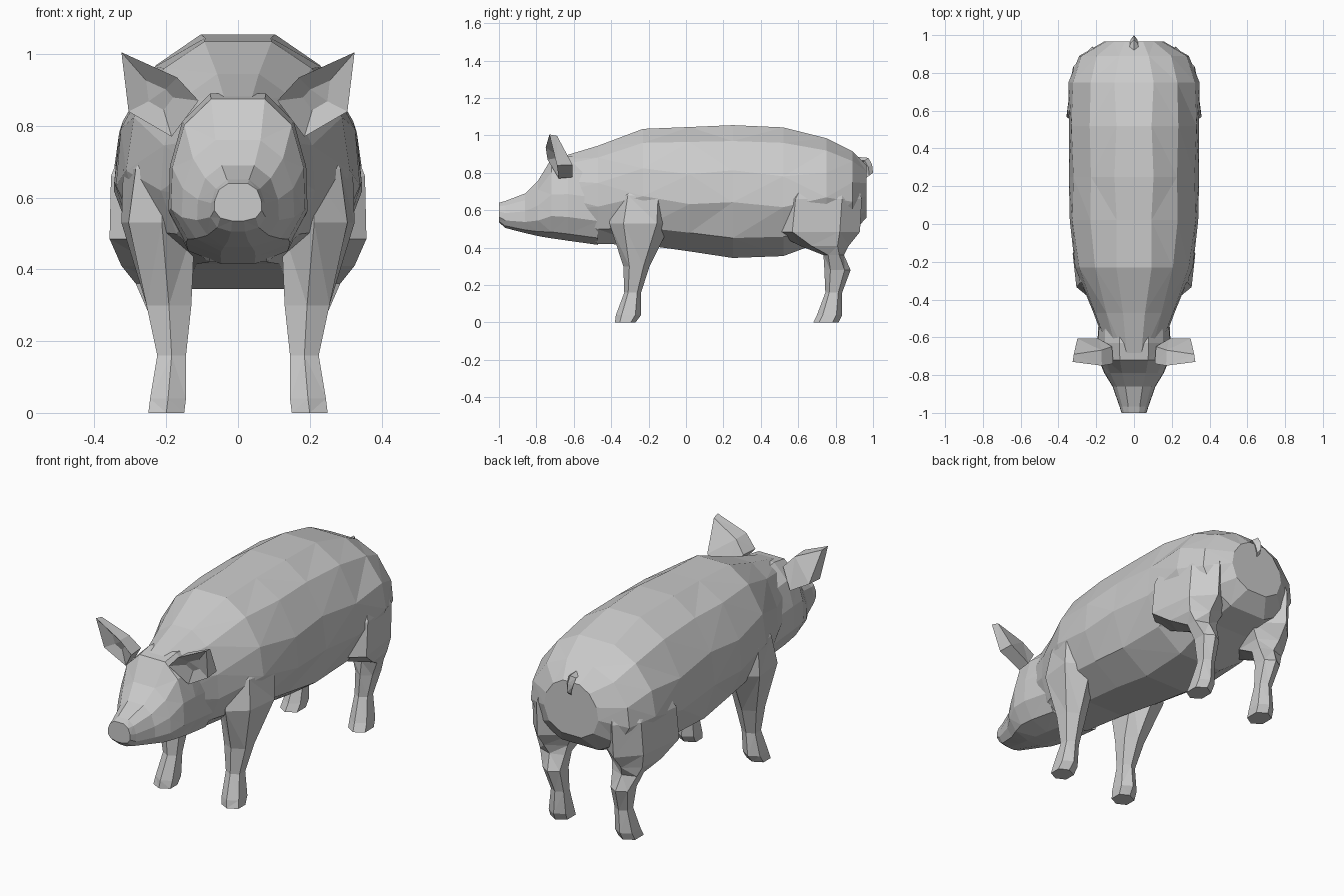
import bpy, bmesh
from mathutils import Vector

if "Cube" in bpy.data.objects:
    bpy.data.objects.remove(bpy.data.objects["Cube"])


def loft(name, rings):
    """Skin equal-length point rings, cap both ends, facet into triangles."""
    bm = bmesh.new()
    rows = [[bm.verts.new(p) for p in ring] for ring in rings]
    n = len(rows[0])
    for a, b in zip(rows, rows[1:]):
        for i in range(n):
            j = (i + 1) % n
            bm.faces.new((a[i], a[j], b[j], b[i]))
    bm.faces.new(rows[0])
    bm.faces.new(rows[-1])
    bmesh.ops.recalc_face_normals(bm, faces=bm.faces)
    bmesh.ops.triangulate(bm, faces=bm.faces)
    bmesh.ops.recalc_face_normals(bm, faces=bm.faces)
    me = bpy.data.meshes.new(name)
    bm.to_mesh(me)
    bm.free()
    ob = bpy.data.objects.new(name, me)
    bpy.context.collection.objects.link(ob)
    return ob


def section(half, y, zb, zt, w):
    """Mirrored cross-section at y, scaled to a half width and height span."""
    full = half + [(-x, z) for x, z in reversed(half)]
    return [(x * w, y, zb + z * (zt - zb)) for x, z in full]


def pair(name, rings):
    for side, s in (("right", 1), ("left", -1)):
        loft(f"{name}_{side}", [[(s * x, y, z) for x, y, z in r] for r in rings])


# Barrel-shaped body; the two profiles alternate for slightly angular facets
profiles = [[(.3, 1), (.66, .88), (.93, .66), (1, .42), (.82, .15), (.37, 0)],
            [(.27, 1), (.68, .88), (.96, .62), (1, .38), (.8, .15), (.38, 0)]]
loft("body", [section(profiles[i % 2], *r) for i, r in enumerate([
    (-.72, .55, .870, .12), (-.47, .42, .945, .215), (-.23, .415, 1.035, .312),
    (.02, .38, 1.045, .340), (.25, .345, 1.055, .345), (.52, .355, 1.043, .345),
    (.75, .44, .985, .347), (.89, .48, .915, .29), (.965, .56, .84, .16)])])

# Head with sloping forehead and narrow snout
skull = [(.4, 1), (.8, .83), (.98, .55), (1, .28), (.75, .08), (.25, 0)]
loft("head", [section(skull, *r) for r in [
    (-.47, .415, .87, .185), (-.63, .437, .89, .194), (-.72, .45, .875, .187),
    (-.79, .462, .76, .157), (-.86, .478, .69, .114),
    (-.965, .505, .65, .077), (-1, .535, .64, .066)]])


# Legs: hexagonal rings given as z, y range, x range and outer rear x
def leg_ring(z, y0, y1, x0, x1, xr=None):
    ym, xm, dy = (y0 + y1) / 2, (x0 + x1) / 2, (y1 - y0) * .27
    return [(xm, y0, z), (x1, ym - dy, z), (xr or x1, ym + dy, z),
            (xm, y1, z), (x0, ym + dy, z), (x0, ym - dy, z)]


pair("front_leg", [leg_ring(*r) for r in [
    (0, -.38, -.27, .15, .25), (.04, -.375, -.24, .145, .245),
    (.16, -.33, -.24, .145, .225), (.30, -.335, -.195, .13, .255),
    (.53, -.41, -.08, .12, .305, .325), (.68, -.38, -.08, .12, .285, .32),
    (.78, -.32, -.10, .12, .235)]])
pair("hind_leg", [leg_ring(*r) for r in [
    (0, .68, .815, .15, .25), (.04, .70, .835, .145, .245),
    (.16, .745, .835, .15, .225), (.28, .74, .88, .15, .25),
    (.36, .735, .845, .14, .285), (.41, .61, .87, .13, .325, .31),
    (.485, .46, .93, .09, .358, .325), (.66, .48, .94, .09, .354, .32),
    (.80, .58, .90, .10, .30, .25)]])

# Ears: thin upright leaves, cupped on the front
front = [Vector(p) for p in [(.11, -.74, .87), (.17, -.75, .935),
                             (.325, -.73, 1.005), (.305, -.69, .84),
                             (.185, -.68, .77)]]
mid = sum(front, Vector()) / len(front)
depth = [.09, .08, .04, .085, .075]
back = [mid.lerp(p, .94) + Vector((0, d, 0)) for p, d in zip(front, depth)]
cup = [mid.lerp(p, .35) + Vector((0, .03, 0)) for p in front]
pair("ear", [back, front, cup])

# Short drooping tail
loft("tail", [[(-w, y, z), (0, y + .02, z + .015), (w, y, z), (0, y - .02, z - .015)]
              for y, z, w in [(.90, .87, .025), (.955, .865, .022),
                              (.975, .83, .018), (.98, .785, .008)]])
